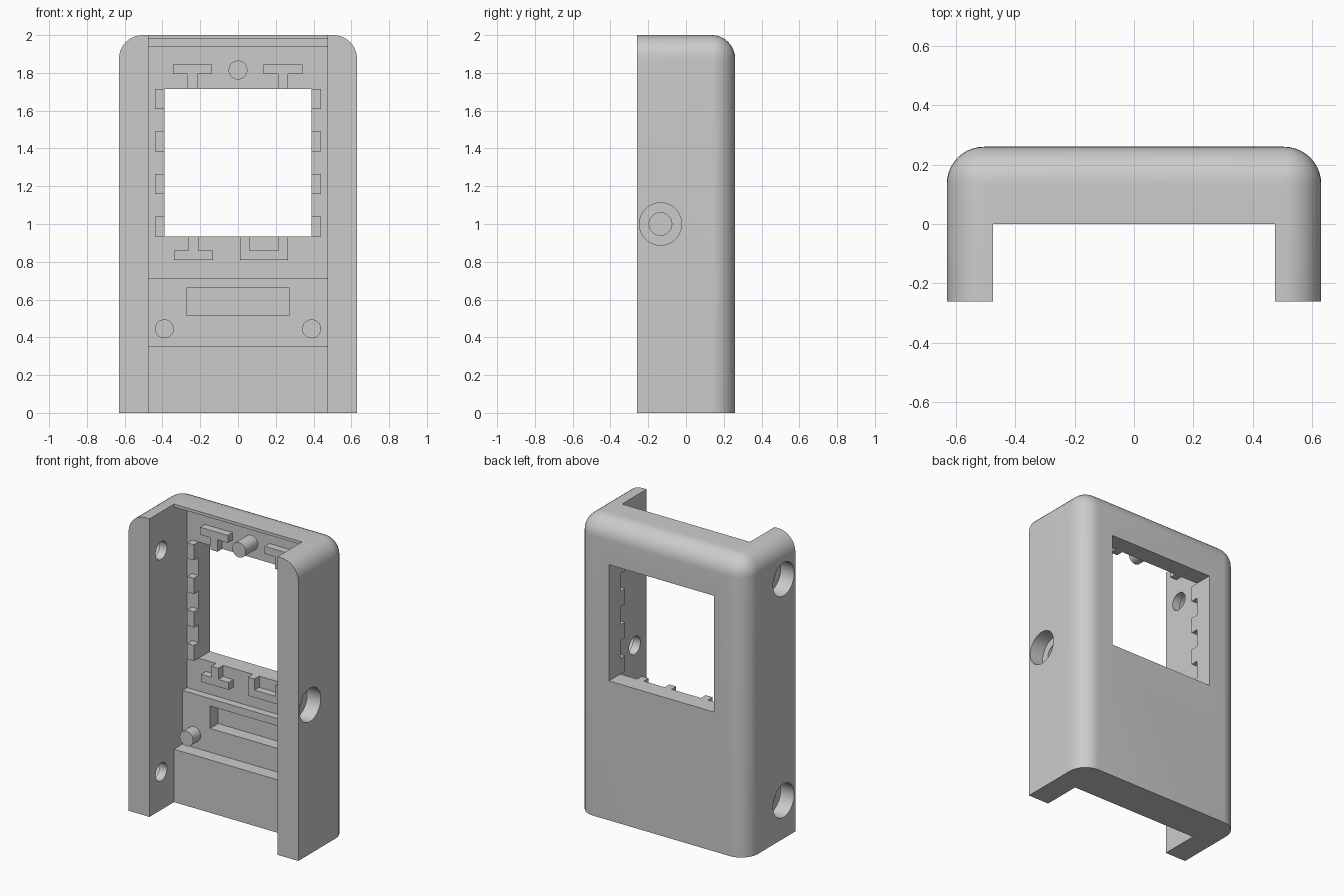
import bpy, bmesh, math
from mathutils import Matrix, Vector

cube = bpy.data.objects.get("Cube")
if cube:
    bpy.data.objects.remove(cube, do_unlink=True)

plastic = bpy.data.materials.new("light_grey_plastic")
plastic.use_nodes = True
GREY = (0.6, 0.6, 0.6, 1)
plastic.diffuse_color = GREY
plastic.node_tree.nodes["Principled BSDF"].inputs["Base Color"].default_value = GREY

# Main sizes
HALF_W, HALF_D, HEIGHT = 0.63, 0.26, 2.0
CHANNEL, ROUND = 0.475, 0.125
LIP, MID, UPPER = 0.0, 0.09, 0.14      # depths of the stepped floor
WIN_X, WIN_LO, WIN_HI = 0.39, 0.935, 1.715


def finish(name, bm):
    bmesh.ops.recalc_face_normals(bm, faces=bm.faces)
    mesh = bpy.data.meshes.new(name)
    bm.to_mesh(mesh)
    bm.free()
    mesh.materials.append(plastic)
    ob = bpy.data.objects.new(name, mesh)
    bpy.context.collection.objects.link(ob)
    return ob


def box_bm(x, y, z):
    bm = bmesh.new()
    size = Vector((x[1] - x[0], y[1] - y[0], z[1] - z[0]))
    mid = Vector((sum(x), sum(y), sum(z))) / 2
    bmesh.ops.create_cube(bm, size=1, matrix=Matrix.Translation(mid) @ Matrix.Diagonal(size).to_4x4())
    return bm


def box(name, x, y, z):
    return finish(name, box_bm(x, y, z))


def rod(name, start, end, radius):
    a, b = Vector(start), Vector(end)
    bm = bmesh.new()
    turn = (b - a).to_track_quat("Z", "Y").to_matrix().to_4x4()
    bmesh.ops.create_cone(bm, cap_ends=True, segments=40, radius1=radius, radius2=radius,
                          depth=(b - a).length, matrix=Matrix.Translation((a + b) / 2) @ turn)
    return finish(name, bm)


def extrude(name, outline, to_point, direction):
    bm = bmesh.new()
    face = bm.faces.new([bm.verts.new(to_point(*p)) for p in outline])
    ext = bmesh.ops.extrude_face_region(bm, geom=[face])
    bmesh.ops.translate(bm, vec=direction, verts=[v for v in ext["geom"] if isinstance(v, bmesh.types.BMVert)])
    return finish(name, bm)


def smooth(ob):
    bpy.ops.object.select_all(action="DESELECT")
    ob.select_set(True)
    bpy.context.view_layer.objects.active = ob
    bpy.ops.object.shade_smooth_by_angle(angle=math.radians(30))


# Shell: block with rounded back and top edges
bm = box_bm((-HALF_W, HALF_W), (-HALF_D, HALF_D), (0, HEIGHT))


def is_round(edge):
    m = (edge.verts[0].co + edge.verts[1].co) / 2
    back, top, side = m.y > HALF_D - 0.01, m.z > HEIGHT - 0.01, abs(m.x) > HALF_W - 0.01
    return (back and top) or (back and side) or (top and side)


bmesh.ops.bevel(bm, geom=[e for e in bm.edges if is_round(e)], offset=ROUND,
                segments=10, profile=0.5, affect="EDGES")
shell = finish("shell", bm)

# Cutters: stepped channel, window, shallow pocket
steps = [(-0.4, -0.1), (LIP, -0.1), (LIP, 0.355), (MID, 0.355), (MID, 0.715), (UPPER, 0.715),
         (UPPER, 1.94), (MID, 1.94), (MID, 1.98), (LIP, 1.98), (LIP, 2.1), (-0.4, 2.1)]
cutters = [
    extrude("channel_cutter", steps, lambda y, z: (-CHANNEL, y, z), (2 * CHANNEL, 0, 0)),
    box("window_cutter", (-WIN_X, WIN_X), (-0.1, 0.4), (WIN_LO, WIN_HI)),
    box("pocket_cutter", (-0.27, 0.27), (0, 0.175), (0.515, 0.665)),
]
# Counterbored screw holes: one on the left wall, two on the right
for side, z in ((1, 1.0), (-1, 0.255), (-1, 1.74)):
    cutters.append(rod("bore_cutter", (side * 0.4, -0.135, z), (side * 0.7, -0.135, z), 0.06))
    cutters.append(rod("counterbore_cutter", (side * 0.53, -0.135, z), (side * 0.7, -0.135, z), 0.112))

bpy.context.view_layer.objects.active = shell
for cutter in cutters:
    cutter.hide_render = True
    mod = shell.modifiers.new("cut", "BOOLEAN")
    mod.operation, mod.solver, mod.object = "DIFFERENCE", "EXACT", cutter
    bpy.ops.object.modifier_apply(modifier=mod.name)
    bpy.data.objects.remove(cutter, do_unlink=True)
smooth(shell)

# Locating pegs
for name, x, z, floor in (("top_peg", 0, 1.815, UPPER), ("left_peg", 0.39, 0.445, MID),
                          ("right_peg", -0.39, 0.445, MID)):
    smooth(rod(name, (x, 0.01, z), (x, floor + 0.01, z), 0.05))

# Side tabs beside the window
RAISED = (MID, UPPER + 0.01)
for label, side in (("left", 1), ("right", -1)):
    for i in range(4):
        z = WIN_LO + i * 0.225
        box(f"{label}_tab_{i + 1}", sorted((side * WIN_X, side * 0.44)), RAISED, (z, z + 0.105))


# T-shaped and U-shaped clips above and below the window
def clip(name, outline):
    extrude(name, outline, lambda x, z: (x, RAISED[0], z), (0, RAISED[1] - RAISED[0], 0))


def tee(name, x, edge, bar_in, bar_out):
    s, b = 0.026, 0.103
    clip(name, [(x - s, edge), (x + s, edge), (x + s, bar_in), (x + b, bar_in),
                (x + b, bar_out), (x - b, bar_out), (x - b, bar_in), (x - s, bar_in)])


tee("upper_right_tee_clip", -0.241, WIN_HI, 1.795, 1.845)
tee("upper_left_tee_clip", 0.238, WIN_HI, 1.795, 1.845)
tee("lower_right_tee_clip", -0.235, WIN_LO, 0.86, 0.81)
clip("lower_left_u_clip", [(0.01, WIN_LO), (0.01, 0.81), (0.265, 0.81), (0.265, WIN_LO),
                           (0.215, WIN_LO), (0.215, 0.86), (0.06, 0.86), (0.06, WIN_LO)])
